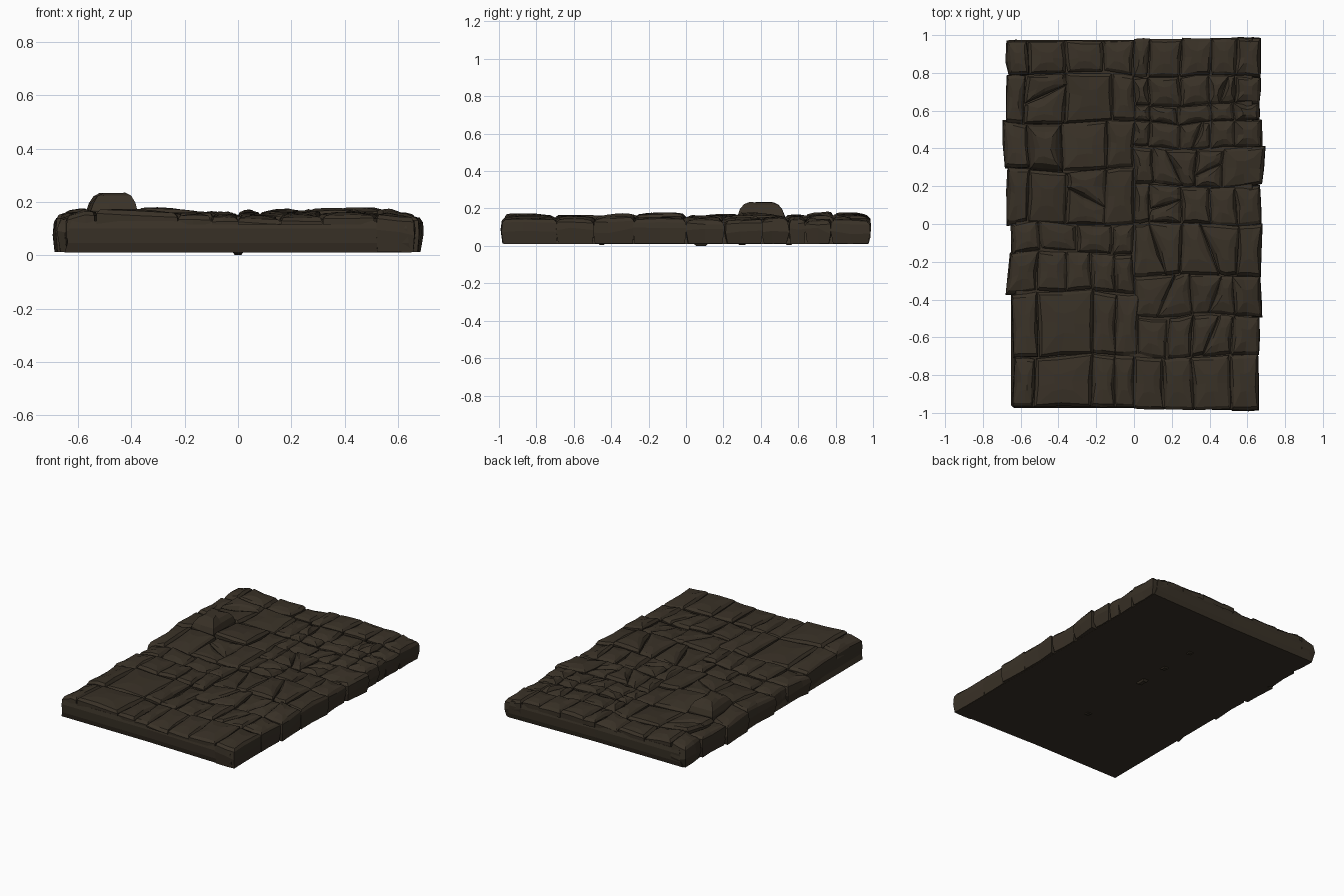
import bpy, bmesh, math, random
from mathutils import Vector

if "Cube" in bpy.data.objects:
    bpy.data.objects.remove(bpy.data.objects["Cube"])

random.seed(11)

def colour(name, rgb):
    m = bpy.data.materials.new(name)
    m.diffuse_color = (*rgb, 1)
    m.use_nodes = True
    m.node_tree.nodes["Principled BSDF"].inputs["Base Color"].default_value = m.diffuse_color
    return m

stone_mat = colour("dark brown stone", (0.041, 0.031, 0.020))

def finish(bm, name):
    bmesh.ops.recalc_face_normals(bm, faces=bm.faces)
    me = bpy.data.meshes.new(name)
    bm.to_mesh(me)
    bm.free()
    me.materials.append(stone_mat)
    ob = bpy.data.objects.new(name, me)
    bpy.context.collection.objects.link(ob)
    return ob

def rnd(a):
    return random.uniform(-a, a)

# paving rows: (y low, y high, x edges of the stones)
LEFT = [
    (0.80, 0.97, (-0.67, -0.56, -0.36, -0.16, 0)),
    (0.54, 0.80, (-0.675, -0.58, -0.36, -0.11, 0)),
    (0.29, 0.54, (-0.69, -0.56, -0.38, -0.14, 0)),
    (0.00, 0.29, (-0.67, -0.56, -0.36, -0.15, 0)),
    (-0.15, 0.00, (-0.645, -0.50, -0.30, -0.11, 0)),
    (-0.36, -0.15, (-0.665, -0.51, -0.36, -0.23, -0.10, 0)),
    (-0.70, -0.36, (-0.64, -0.51, -0.22, -0.10, 0.02)),
    (-0.97, -0.70, (-0.635, -0.53, -0.22, -0.10, 0)),
]
RIGHT = [
    (0.78, 0.985, (0, 0.08, 0.25, 0.41, 0.54, 0.665)),
    (0.63, 0.78, (0, 0.08, 0.25, 0.40, 0.54, 0.675)),
    (0.54, 0.63, (0, 0.08, 0.22, 0.41, 0.53, 0.67)),
    (0.40, 0.54, (0, 0.08, 0.24, 0.40, 0.53, 0.67)),
    (0.20, 0.40, (0, 0.10, 0.33, 0.47, 0.685)),
    (0.00, 0.20, (0, 0.08, 0.25, 0.40, 0.54, 0.675)),
    (-0.27, 0.00, (0, 0.25, 0.55, 0.675)),
    (-0.49, -0.27, (0, 0.30, 0.53, 0.675)),
    (-0.70, -0.49, (0.02, 0.18, 0.31, 0.52, 0.665)),
    (-0.985, -0.70, (0, 0.16, 0.31, 0.51, 0.66)),
]

def bump(x, y, cx, cy, r, h):
    return h * math.exp(-((x - cx) ** 2 + (y - cy) ** 2) / r ** 2)

def height(x, y):
    """Gentle swell of the paved surface."""
    return (0.150 + bump(x, y, 0.45, -0.15, 0.25, 0.020)
            + bump(x, y, -0.45, 0.30, 0.22, 0.024)
            + bump(x, y, -0.45, -0.8, 0.25, 0.010)
            + bump(x, y, -0.56, 0.87, 0.16, 0.028)
            + bump(x, y, 0.1, 0.8, 0.3, 0.012)
            - 0.010 * (abs(x) > 0.58))

def wobble(x, y):
    """Shared shift that keeps neighbouring joints together but uneven."""
    edge = min(1, max(0, (0.95 - abs(y)) * 8))
    return Vector((x + 0.007 * math.sin(13 * y + 4 * x),
                   y + edge * (0.011 * math.sin(9 * x + 5 * y) + 0.006 * math.sin(23 * x))))

def stone(bm, corners, lift, bottom, boulder=False):
    """Chipped block: rings from the foot to a bevelled, faceted top."""
    corners = [wobble(*p) for p in corners]
    c = sum(corners, Vector((0, 0))) / len(corners)
    outline = []
    for i, p in enumerate(corners):
        mid = p.lerp(corners[(i + 1) % len(corners)], random.uniform(0.35, 0.65))
        outline.append(p + Vector((rnd(0.005), rnd(0.005))))
        outline.append(mid + (mid - c).normalized() * random.uniform(-0.003, 0.007))
    tx, ty = rnd(0.05), rnd(0.05)
    size = min((p - c).length for p in corners)
    def top(p):
        return height(*p) + lift + (p.x - c.x) * tx + (p.y - c.y) * ty
    deep = bottom < 0.1
    foot, bulge = rnd(0.004), random.uniform(-0.008, 0.002)
    # (inset, z) per ring
    specs = [(0.010 + foot if deep else 0.003, lambda p: bottom)]
    if deep:
        specs.append((bulge, lambda p: 0.080 + rnd(0.018)))
    if boulder:
        specs += [(0.0, lambda p: 0.165 + rnd(0.006)),
                  (0.012, lambda p: 0.198 + rnd(0.006)),
                  (0.035, lambda p: 0.222 + rnd(0.004)),
                  (0.065, lambda p: 0.233 + rnd(0.002))]
    else:
        specs += [(0.003, lambda p: top(p) - 0.020 + rnd(0.004)),
                  (min(0.018, size * 0.22), lambda p: top(p) - 0.005 + rnd(0.003)),
                  (size * 0.55, lambda p: top(p) + 0.003 + rnd(0.002))]
    rings = []
    for inset, zf in specs:
        ring = []
        for p in outline:
            d = c - p
            q = p + d.normalized() * min(inset * 1.2, d.length * 0.7)
            ring.append(bm.verts.new((q.x, q.y, zf(q))))
        rings.append(ring)
    n = len(outline)
    for a, b in zip(rings, rings[1:]):
        for i in range(n):
            j = (i + 1) % n
            bm.faces.new((a[i], a[j], b[j], b[i]))
    bm.faces.new(rings[-1])
    if deep:
        bm.faces.new(rings[0][::-1])

def paving(rows, name):
    bm = bmesh.new()
    for y0, y1, xs in rows:
        for x0, x1 in zip(xs, xs[1:]):
            outer = x0 < -0.6 or x1 > 0.6
            bottom = 0.012 if outer else 0.115
            boulder = abs(x0 + 0.56) < 0.01 and abs(y0 - 0.29) < 0.01
            lift = random.uniform(-0.005, 0.011)
            a, b, c, d = (x0, y0), (x1, y0), (x1, y1), (x0, y1)
            w, h = x1 - x0, y1 - y0
            if not outer and not boulder and min(w, h) > 0.13 and random.random() < 0.35:
                # slanting crack splits the block in two
                s, t = random.choice(((0.3, 0.65), (0.7, 0.3), (0.4, 0.75)))
                if w > h * 0.9:
                    p, q = (x0 + w * s, y0), (x0 + w * t, y1)
                    parts = ((a, p, q, d), (p, b, c, q))
                else:
                    p, q = (x0, y0 + h * s), (x1, y0 + h * t)
                    parts = ((a, b, q, p), (p, q, c, d))
                for part in parts:
                    stone(bm, part, lift + rnd(0.005), bottom)
            else:
                stone(bm, (a, b, c, d), lift, bottom, boulder)
    return finish(bm, name)

paving(LEFT, "left_paving_stones")
paving(RIGHT, "right_paving_stones")

# base slab: slightly tapered underside and smooth front and back walls
bm = bmesh.new()
rings = []
for z, ex, ey in ((0.011, 0.65, 0.968), (0.045, 0.64, 0.978), (0.10, 0.635, 0.981), (0.128, 0.625, 0.974)):
    rings.append([bm.verts.new((x, y + (0.008 * (1 if x > 0 else -1) * (1 if y > 0 else -1)), z))
                  for x, y in ((-ex, -ey), (0, -ey), (ex, -ey), (ex, ey), (0, ey), (-ex, ey))])
for a, b in zip(rings, rings[1:]):
    for i in range(6):
        j = (i + 1) % 6
        bm.faces.new((a[i], a[j], b[j], b[i]))
bm.faces.new(rings[0][::-1])
bm.faces.new(rings[-1])
finish(bm, "base_slab")

# small chips poking through the underside along the middle seam
bm = bmesh.new()
for y, l, z in ((-0.45, 0.05, 0.006), (0.08, 0.10, 0.0), (0.3, 0.06, 0.004), (0.55, 0.05, 0.005)):
    res = bmesh.ops.create_cube(bm, size=1)
    for v in res["verts"]:
        k = 0.5 if v.co.z < 0 else 1
        v.co = (v.co.x * 0.05 * k, y + v.co.y * l * k, z if v.co.z < 0 else 0.02)
finish(bm, "underside_chips")
